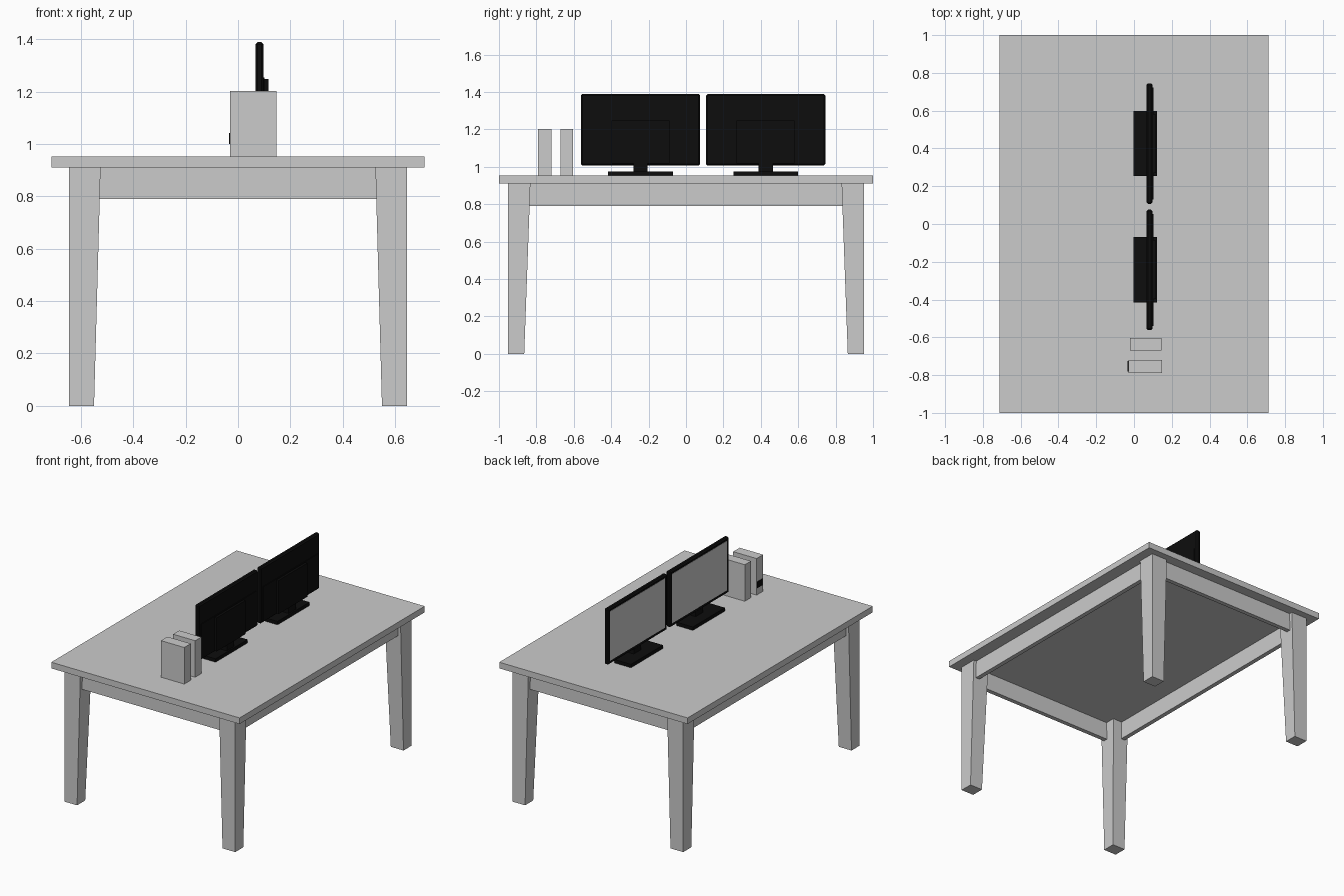
import bpy, bmesh

if "Cube" in bpy.data.objects:
    bpy.data.objects.remove(bpy.data.objects["Cube"])

TOP = 0.953

black = bpy.data.materials.new("black_plastic")
black.diffuse_color = (0.004, 0.004, 0.004, 1)
black.use_nodes = True
black.node_tree.nodes["Principled BSDF"].inputs["Base Color"].default_value = black.diffuse_color


def loft(name, rings, mat=None):
    """Stack of rectangles (x0, x1, y0, y1, z) joined into one closed solid."""
    bm = bmesh.new()
    prev = None
    for x0, x1, y0, y1, z in rings:
        ring = [bm.verts.new(p) for p in
                ((x0, y0, z), (x1, y0, z), (x1, y1, z), (x0, y1, z))]
        if prev is None:
            bm.faces.new(ring[::-1])
        else:
            for i in range(4):
                j = (i + 1) % 4
                bm.faces.new((prev[i], prev[j], ring[j], ring[i]))
        prev = ring
    bm.faces.new(prev)
    bmesh.ops.recalc_face_normals(bm, faces=bm.faces)
    mesh = bpy.data.meshes.new(name)
    bm.to_mesh(mesh)
    bm.free()
    ob = bpy.data.objects.new(name, mesh)
    bpy.context.collection.objects.link(ob)
    if mat:
        mesh.materials.append(mat)
    return ob


def box(name, x0, x1, y0, y1, z0, z1, mat=None):
    return loft(name, [(x0, x1, y0, y1, z0), (x0, x1, y0, y1, z1)], mat)


def mirror(ob, x=False, y=False):
    m = ob.modifiers.new("mirror", 'MIRROR')
    m.use_axis = (x, y, False)


# Table: top, four tapered legs, four apron rails
box("table_top", -0.712, 0.712, -1, 1, 0.911, TOP)
leg = loft("table_legs", [(0.55, 0.646, 0.865, 0.953, 0),
                          (0.525, 0.646, 0.832, 0.953, 0.911)])
mirror(leg, x=True, y=True)
mirror(box("side_aprons", 0.595, 0.625, -0.85, 0.85, 0.79, 0.911), x=True)
mirror(box("end_aprons", -0.54, 0.54, 0.9, 0.93, 0.79, 0.911), y=True)


def monitor(tag, yc):
    def part(name, x0, x1, hw, z0, z1, mat=black, dy=0):
        return box(f"{tag}_{name}", x0, x1, yc + dy - hw, yc + dy + hw, z0, z1, mat)

    # Casing with chamfered edges and a recessed front
    case = part("monitor_case", 0.066, 0.098, 0.319, 1.007, 1.389)
    bm = bmesh.new()
    bm.from_mesh(case.data)
    bmesh.ops.bevel(bm, geom=bm.edges[:], offset=0.008, segments=1, affect='EDGES')
    bm.normal_update()
    front = [max((f for f in bm.faces if f.normal.x < -0.99),
                 key=lambda f: f.calc_area())]
    bmesh.ops.inset_region(bm, faces=front, thickness=0.014, depth=-0.003)
    bm.to_mesh(case.data)
    bm.free()
    # Grey screen, back panels, neck and foot
    part("screen", 0.0675, 0.072, 0.297, 1.029, 1.367, None)
    part("back_panel", 0.09, 0.102, 0.297, 1.018, 1.255)
    part("back_housing", 0.09, 0.117, 0.155, 1.018, 1.248)
    part("neck", 0.07, 0.112, 0.038, 0.97, 1.03)
    part("foot", -0.003, 0.122, 0.173, TOP, 0.976)


monitor("left", -0.243)
monitor("right", 0.426)

# Two small upright cases beside the monitors
box("outer_case", -0.03, 0.147, -0.79, -0.72, TOP, 1.203)
box("inner_case", -0.022, 0.145, -0.67, -0.604, TOP, 1.203)
box("case_front_panel", -0.034, -0.028, -0.78, -0.724, 1.0, 1.043, black)
